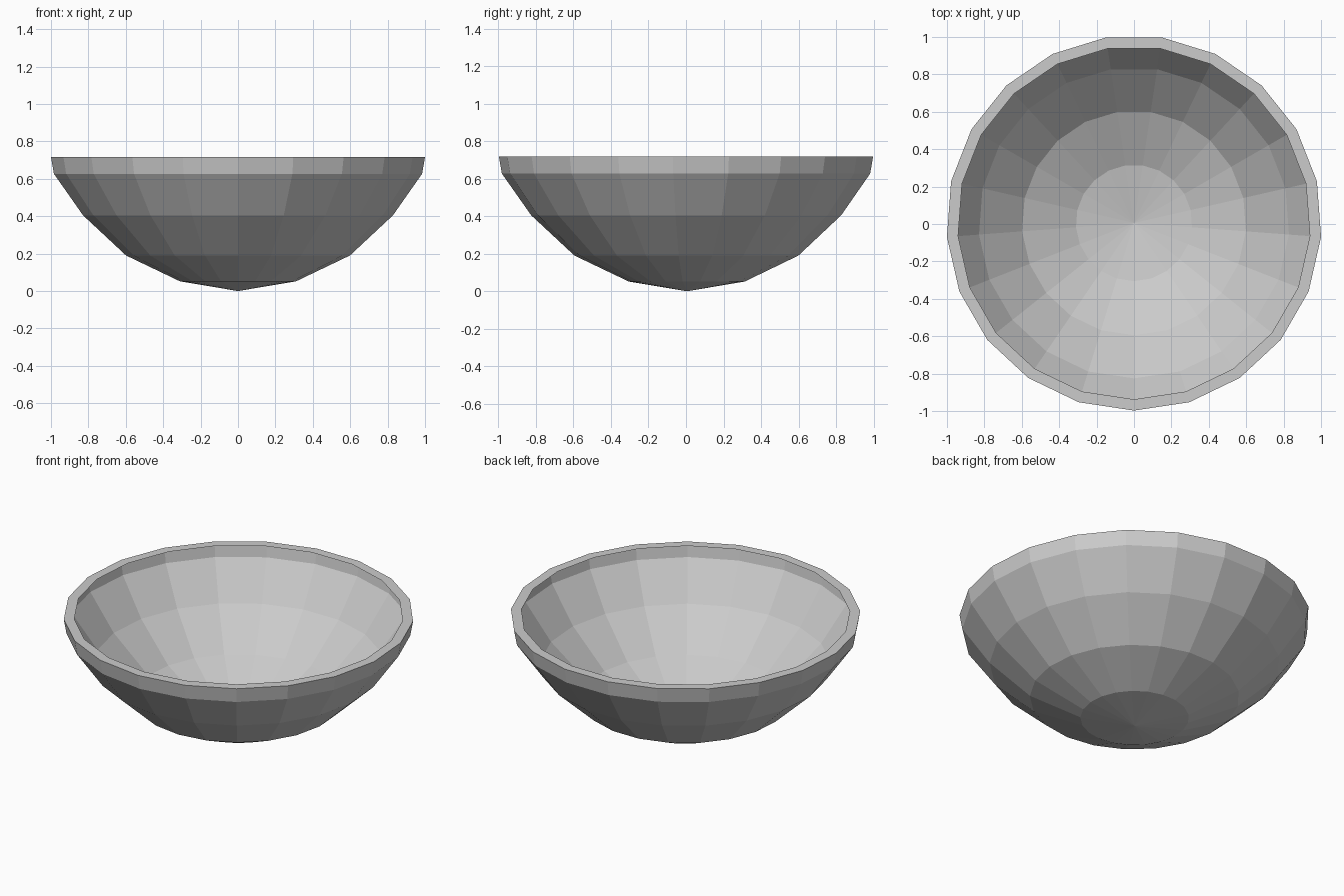
import bpy, bmesh
from math import sin, cos, pi

if "Cube" in bpy.data.objects:
    bpy.data.objects.remove(bpy.data.objects["Cube"])

SIDES = 21
R = 1.003
# radius, height from the bottom ring up to the in-turned flat lip
PROFILE = [(0.311, 0.052), (0.60, 0.19), (0.831, 0.405), (0.987, 0.627),
           (R, 0.718), (0.943, 0.718)]
Y_SHIFT = R * (1 - cos(pi / SIDES)) / 2   # centre the odd-sided outline

bm = bmesh.new()

# rings of the open shell, one corner pointing to the front
rings = []
for r, z in PROFILE:
    rings.append([bm.verts.new((r * sin(2 * pi * i / SIDES),
                                -r * cos(2 * pi * i / SIDES) + Y_SHIFT, z))
                  for i in range(SIDES)])

# shallow pointed base
tip = bm.verts.new((0, Y_SHIFT, 0))
for i in range(SIDES):
    bm.faces.new((tip, rings[0][(i + 1) % SIDES], rings[0][i]))

# walls and lip
for low, high in zip(rings, rings[1:]):
    for i in range(SIDES):
        j = (i + 1) % SIDES
        bm.faces.new((low[i], low[j], high[j], high[i]))

mesh = bpy.data.meshes.new("bowl")
bm.to_mesh(mesh)
bm.free()
bowl = bpy.data.objects.new("bowl", mesh)
bpy.context.collection.objects.link(bowl)
